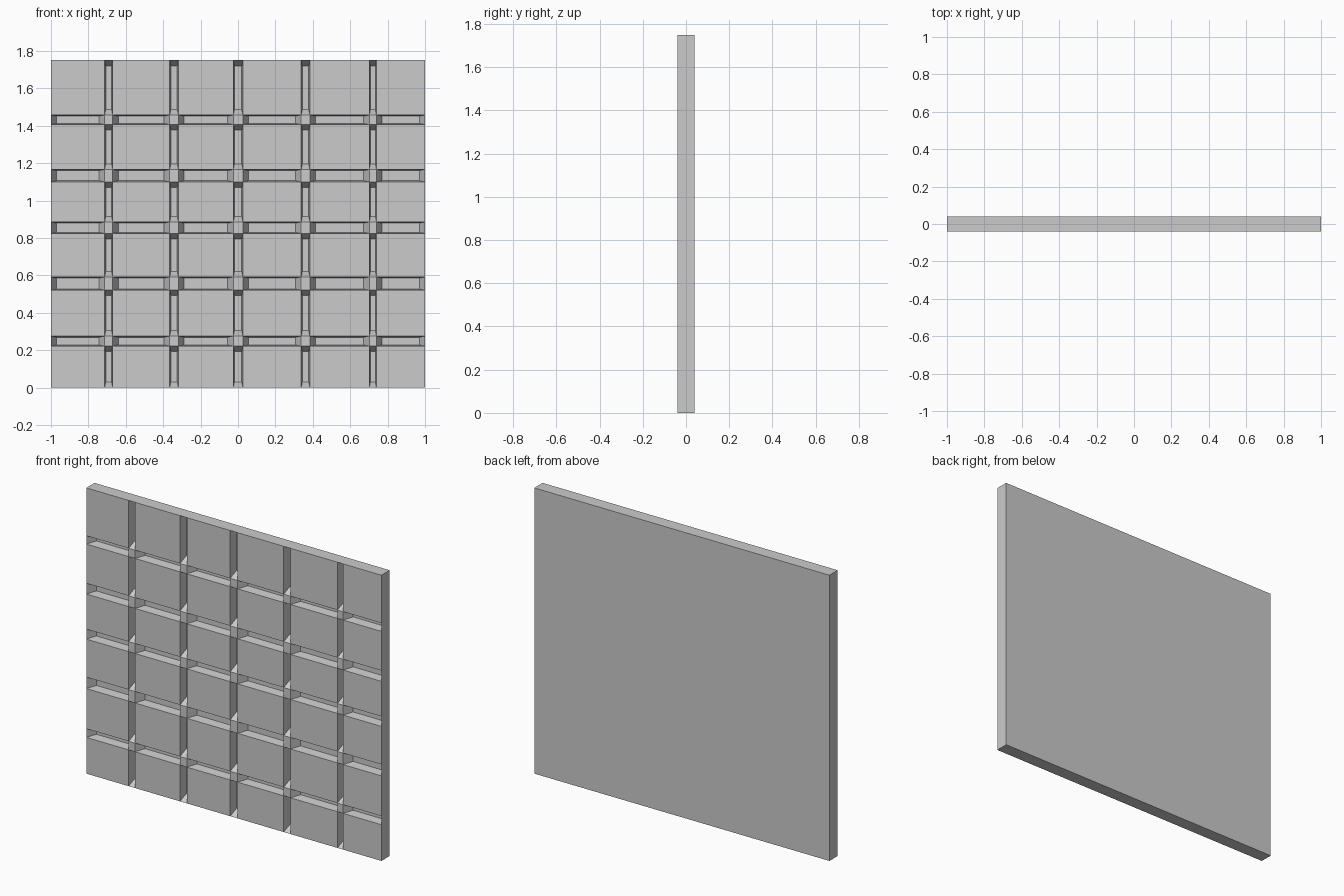
import bpy, bmesh

if "Cube" in bpy.data.objects:
    bpy.data.objects.remove(bpy.data.objects["Cube"])

HALF_T = 0.04        # half panel thickness
DEPTH = 0.055        # groove depth
DRAFT = 0.006        # lean of the groove side walls
RAMP = 0.03          # length of the sloped groove ends

# Edges of the tiles and grooves: odd intervals are grooves
xs = [-1, -0.713, -0.67, -0.365, -0.319, -0.025, 0.026, 0.338, 0.384, 0.702, 0.74, 1]
zs = [0, 0.222, 0.275, 0.521, 0.591, 0.824, 0.885, 1.10, 1.166, 1.406, 1.457, 1.75]

bm = bmesh.new()
nx, nz = len(xs), len(zs)
front = [[bm.verts.new((x, -HALF_T, z)) for z in zs] for x in xs]

# Front face: flat tiles and crossings, tapered pockets between them
for i in range(nx - 1):
    for j in range(nz - 1):
        rim = [front[i][j], front[i + 1][j], front[i + 1][j + 1], front[i][j + 1]]
        if (i % 2) == (j % 2):
            bm.faces.new(rim)
            continue
        dx, dz = (DRAFT, RAMP) if i % 2 else (RAMP, DRAFT)
        x0, x1, z0, z1 = xs[i] + dx, xs[i + 1] - dx, zs[j] + dz, zs[j + 1] - dz
        floor = [bm.verts.new((x, -HALF_T + DEPTH, z))
                 for x, z in ((x0, z0), (x1, z0), (x1, z1), (x0, z1))]
        bm.faces.new(floor)
        for k in range(4):
            n = (k + 1) % 4
            bm.faces.new((rim[k], rim[n], floor[n], floor[k]))

# Plain sides and back
back = [bm.verts.new((x, HALF_T, z)) for x, z in ((-1, 0), (1, 0), (1, 1.75), (-1, 1.75))]
bm.faces.new(back[::-1])
borders = [[front[i][0] for i in range(nx)],
           front[-1],
           [front[i][-1] for i in reversed(range(nx))],
           front[0][::-1]]
for k, border in enumerate(borders):
    bm.faces.new(border[::-1] + [back[k], back[(k + 1) % 4]])

bmesh.ops.recalc_face_normals(bm, faces=bm.faces)
mesh = bpy.data.meshes.new("grooved_tile_panel")
bm.to_mesh(mesh)
bm.free()
panel = bpy.data.objects.new("grooved_tile_panel", mesh)
bpy.context.collection.objects.link(panel)
